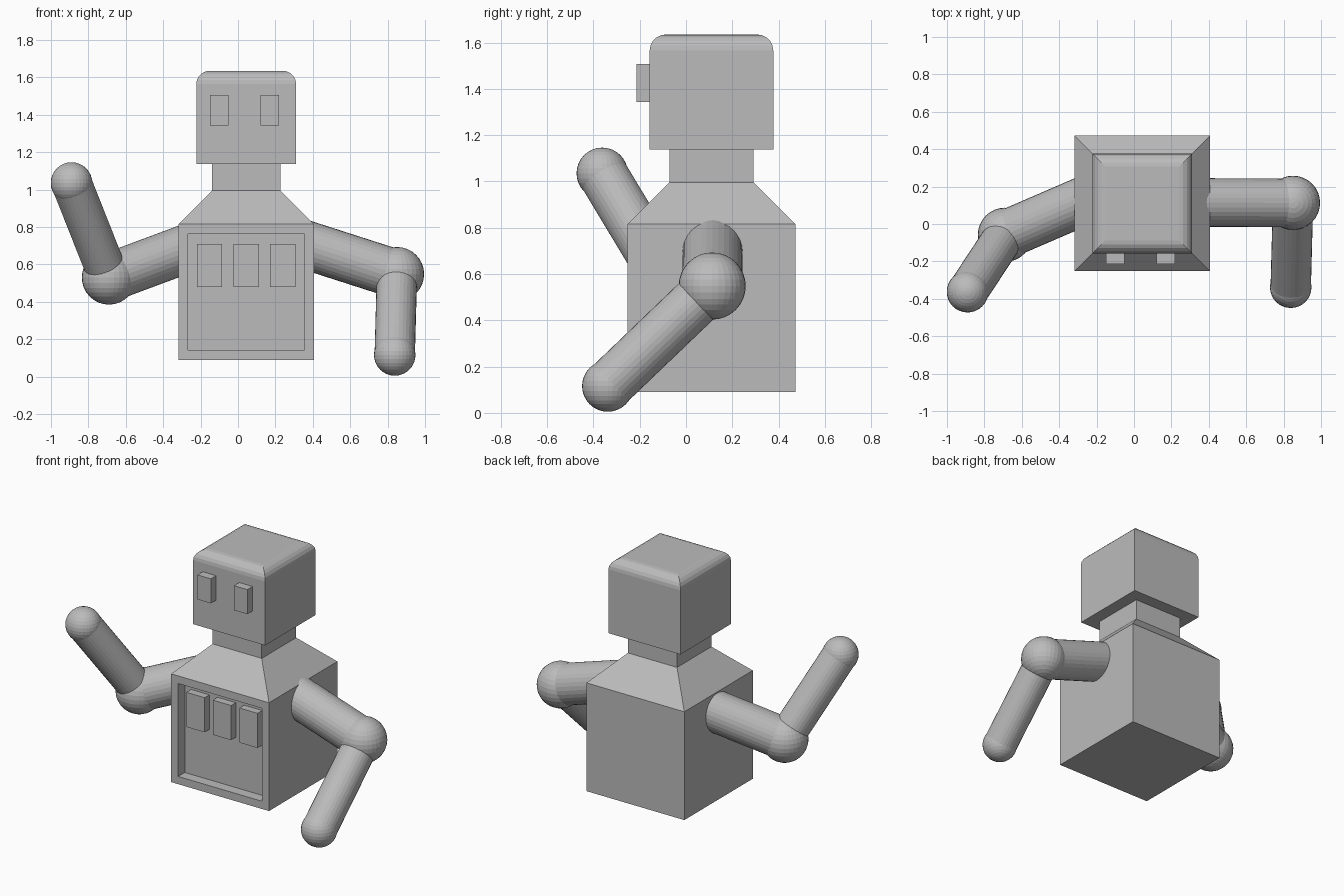
import bpy, bmesh
from mathutils import Vector

if "Cube" in bpy.data.objects:
    bpy.data.objects.remove(bpy.data.objects["Cube"])

CX, CY = 0.044, 0.11   # axis of the torso, neck and head

grey = bpy.data.materials.new("plain grey")
grey.diffuse_color = (0.5, 0.5, 0.5, 1)
grey.use_nodes = True
grey.node_tree.nodes["Principled BSDF"].inputs["Base Color"].default_value = grey.diffuse_color


def finish(name, bm):
    bmesh.ops.recalc_face_normals(bm, faces=bm.faces[:])
    me = bpy.data.meshes.new(name)
    bm.to_mesh(me)
    bm.free()
    me.materials.append(grey)
    ob = bpy.data.objects.new(name, me)
    bpy.context.collection.objects.link(ob)
    return ob


def square_stack(levels):
    """Stack of square rings (half width, height), capped at both ends."""
    bm = bmesh.new()
    rings = [[bm.verts.new((CX + sx * h, CY + sy * h, z))
              for sx, sy in ((-1, -1), (1, -1), (1, 1), (-1, 1))] for h, z in levels]
    for a, b in zip(rings, rings[1:]):
        for i in range(4):
            j = (i + 1) % 4
            bm.faces.new((a[i], a[j], b[j], b[i]))
    bm.faces.new(rings[0][::-1])
    bm.faces.new(rings[-1])
    bmesh.ops.recalc_face_normals(bm, faces=bm.faces[:])
    return bm


def block(name, lo, hi):
    bm = bmesh.new()
    bmesh.ops.create_cube(bm, size=1)
    lo, hi = Vector(lo), Vector(hi)
    for v in bm.verts:
        v.co = (lo + hi) / 2 + v.co * (hi - lo)
    return finish(name, bm)


def limb(name, start, end, radius):
    start, end = Vector(start), Vector(end)
    d = end - start
    bm = bmesh.new()
    bmesh.ops.create_cone(bm, cap_ends=True, segments=32, radius1=radius,
                          radius2=radius, depth=d.length)
    ob = finish(name, bm)
    ob.location = (start + end) / 2
    ob.rotation_euler = d.to_track_quat('Z', 'Y').to_euler()


def ball(name, centre, radius):
    bm = bmesh.new()
    bmesh.ops.create_uvsphere(bm, u_segments=32, v_segments=16, radius=radius)
    finish(name, bm).location = centre


# Torso with sloped shoulders and neck, chest panel sunk into the front
bm = square_stack([(0.362, 0.09), (0.362, 0.815), (0.182, 0.995), (0.182, 1.14)])
bm.faces.ensure_lookup_table()
front = min(bm.faces, key=lambda f: f.calc_center_median().y + abs(f.normal.z))
bmesh.ops.inset_region(bm, faces=[front], thickness=0.073)
walls = bmesh.ops.extrude_discrete_faces(bm, faces=[front])["faces"]
bmesh.ops.translate(bm, verts=walls[0].verts[:], vec=(0, 0.07, 0))
finish("torso", bm)

# Head with rounded top edges
bm = square_stack([(0.267, 1.137), (0.267, 1.635)])
rim = [e for e in bm.edges if all(v.co.z > 1.6 for v in e.verts)]
bmesh.ops.bevel(bm, geom=rim, offset=0.07, offset_type='OFFSET', segments=5,
                profile=0.5, affect='EDGES')
finish("head", bm)

# Eyes
for side, x in (("left", -0.151), ("right", 0.119)):
    block("eye_" + side, (x, -0.213, 1.343), (x + 0.099, -0.13, 1.507))

# Chest buttons
for i in range(3):
    x = -0.22 + 0.196 * i
    block(f"chest_button_{i + 1}", (x, -0.232, 0.478), (x + 0.135, -0.17, 0.71))

# Arms: shoulder, elbow and hand points
arms = {
    "left": ((-0.22, 0.145, 0.705), (-0.69, -0.058, 0.53), (-0.89, -0.362, 1.035)),
    "right": ((0.33, 0.115, 0.715), (0.85, 0.113, 0.548), (0.838, -0.338, 0.116)),
}
for side, (shoulder, elbow, hand) in arms.items():
    limb("upper_arm_" + side, shoulder, elbow, 0.13)
    ball("elbow_" + side, elbow, 0.145)
    limb("forearm_" + side, elbow, hand, 0.108)
    ball("hand_" + side, hand, 0.111)
